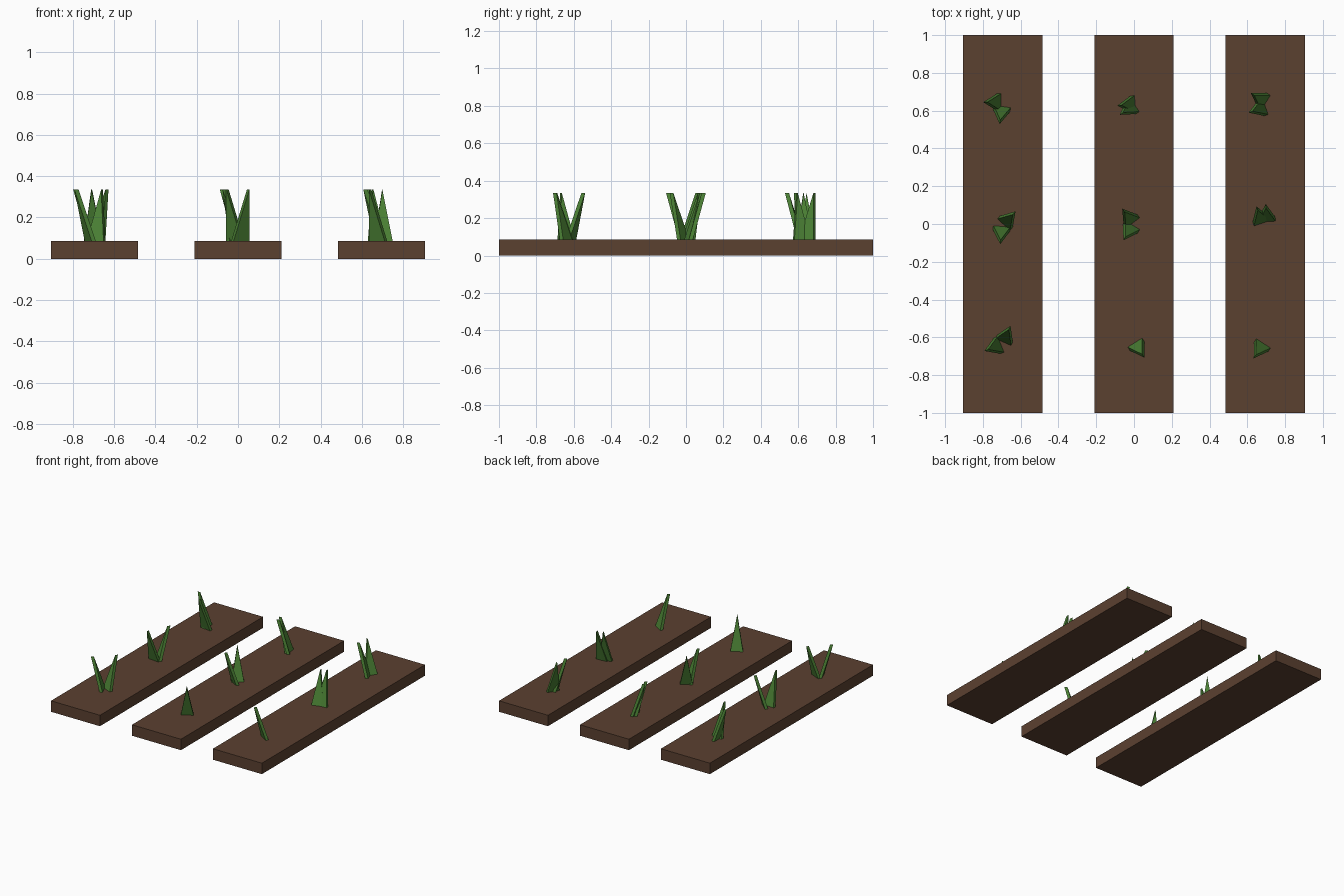
import bpy
from math import cos, sin, radians

if "Cube" in bpy.data.objects:
    bpy.data.objects.remove(bpy.data.objects["Cube"])

BED_TOP, TIP = 0.085, 0.335
WIDTH, THICK, RUN = 0.09, 0.022, 0.072


def material(name, color):
    m = bpy.data.materials.new(name)
    m.diffuse_color = (*color, 1)
    m.use_nodes = True
    m.node_tree.nodes["Principled BSDF"].inputs["Base Color"].default_value = m.diffuse_color
    return m


soil = material("soil", (0.105, 0.052, 0.03))
leaf = material("leaf", (0.07, 0.22, 0.035))


def add_mesh(name, verts, faces, mat):
    me = bpy.data.meshes.new(name)
    me.from_pydata(verts, [], faces)
    me.materials.append(mat)
    ob = bpy.data.objects.new(name, me)
    bpy.context.collection.objects.link(ob)
    return ob


# Three long soil beds
for i, x in enumerate((-0.695, 0.0, 0.695)):
    bpy.ops.mesh.primitive_cube_add(size=1, location=(x, 0, BED_TOP / 2))
    bed = bpy.context.object
    bed.name = f"soil_bed_{i + 1}"
    bed.scale = (0.42, 2.0, BED_TOP)
    bed.data.materials.append(soil)


# Leaning triangular leaf: wide base, level ridge at the tip
def blade(name, x, y, angle):
    a = radians(angle)

    def p(along, across, z):
        return (x + along * cos(a) - across * sin(a),
                y + along * sin(a) + across * cos(a), z)

    h = WIDTH / 2
    verts = []
    for d in (0, THICK):
        verts += [p(d, h, BED_TOP), p(d, -h, BED_TOP), p(d + RUN, 0, TIP)]
    faces = [(0, 1, 2), (5, 4, 3), (0, 3, 4, 1), (1, 4, 5, 2), (2, 5, 3, 0)]
    add_mesh(name, verts, faces, leaf)


# Sprouts: base position and lean direction of every leaf
sprouts = [
    [(-0.704, 0.645, 180), (-0.698, 0.622, 262)],
    [(-0.690, -0.003, 48), (-0.700, -0.013, 265)],
    [(-0.692, -0.625, 66), (-0.705, -0.637, 202)],
    [(0.006, 0.635, 185), (0.002, 0.632, 215)],
    [(-0.006, 0.006, 127), (-0.008, -0.006, 239)],
    [(0.005, -0.628, -58)],
    [(0.698, 0.643, 148), (0.695, 0.622, 200)],
    [(0.678, 0.004, 108), (0.704, 0.012, 94)],
    [(0.685, -0.632, -123)],
]
for i, leaves in enumerate(sprouts):
    for j, (x, y, ang) in enumerate(leaves):
        blade(f"sprout_{i + 1}_leaf_{j + 1}", x, y, ang)
